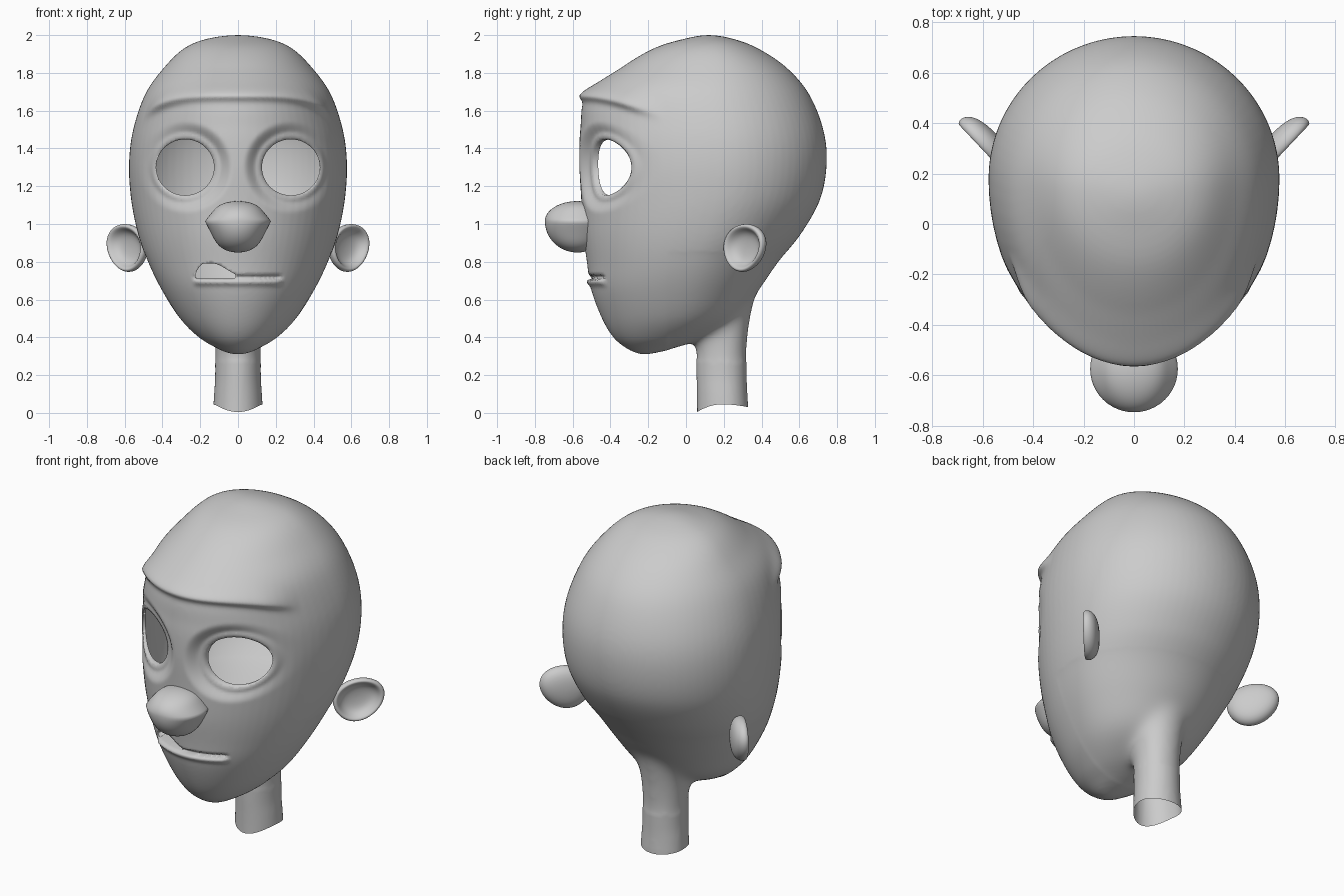
import bpy, bmesh, math
from mathutils import Vector, kdtree
from mathutils.bvhtree import BVHTree

if "Cube" in bpy.data.objects:
    bpy.data.objects.remove(bpy.data.objects["Cube"])


def ss(a, b, x):
    t = min(1, max(0, (x - a) / (b - a)))
    return t * t * (3 - 2 * t)


def gauss(d, s):
    return math.exp(-(d / s) ** 2)


def bridge(bm, rings, caps=True):
    """Skin a list of vertex rings."""
    n = len(rings[0])
    for a, b in zip(rings, rings[1:]):
        for i in range(n):
            j = (i + 1) % n
            bm.faces.new((a[i], a[j], b[j], b[i]))
    if caps:
        bm.faces.new(rings[0])
        bm.faces.new(rings[-1])


def end_ghost(p, q):
    """Control section beyond an end: mirrored at a pole, extrapolated otherwise."""
    if p[3] == 0:
        return (q[0], q[2], q[1], -q[3])
    return tuple(2 * a - b for a, b in zip(p, q))


def loft(bm, secs, n=72, steps=8):
    """Egg-shaped horizontal sections (z, front y, back y, half width), splined."""
    P = [end_ghost(secs[0], secs[1])] + secs + [end_ghost(secs[-1], secs[-2])]
    rings = []
    for k in range(1, len(P) - 2):
        for s in range(steps + (k == len(P) - 3)):
            t = s / steps
            z, f, b, w = [0.5 * (2 * p1 + (p2 - p0) * t + (2 * p0 - 5 * p1 + 4 * p2 - p3) * t * t
                                 + (3 * p1 - p0 - 3 * p2 + p3) * t ** 3)
                          for p0, p1, p2, p3 in zip(*P[k - 1:k + 3])]
            yc = f + 0.57 * (b - f)
            ring = []
            for i in range(n):
                a = math.tau * i / n
                c = math.cos(a)
                y = yc - c * ((yc - f) if c > 0 else (b - yc))
                ring.append(bm.verts.new((w * math.sin(a), y, z)))
            rings.append(ring)
    bridge(bm, rings)


def make(name, bm):
    me = bpy.data.meshes.new(name)
    bm.to_mesh(me)
    bm.free()
    me.shade_smooth()
    ob = bpy.data.objects.new(name, me)
    bpy.context.collection.objects.link(ob)
    return ob


# Head and neck volumes, fused by a voxel remesh
bm = bmesh.new()
loft(bm, [(2.0, .12, .12, 0), (1.98, -.01, .25, .165), (1.93, -.17, .38, .285),
          (1.83, -.34, .53, .39), (1.69, -.525, .65, .49), (1.5, -.56, .727, .555),
          (1.32, -.565, .745, .577), (1.13, -.555, .71, .566), (.95, -.545, .61, .53),
          (.80, -.525, .49, .478), (.655, -.503, .39, .408), (.50, -.445, .27, .31),
          (.40, -.385, .10, .207), (.345, -.32, -.05, .117), (.318, -.265, -.16, .055),
          (.31, -.22, -.22, 0)])
loft(bm, [(-.04, .06, .335, .135), (.1, .058, .325, .127), (.2, .055, .322, .121),
          (.35, .05, .324, .124), (.5, .03, .342, .138), (.65, 0, .378, .17),
          (.8, 0, .44, .2)])
bmesh.ops.remove_doubles(bm, verts=bm.verts, dist=1e-5)
bmesh.ops.recalc_face_normals(bm, faces=bm.faces)
head = make("head", bm)
mod = head.modifiers.new("fuse", 'REMESH')
mod.mode = 'VOXEL'
mod.voxel_size = 0.012
bpy.context.view_layer.objects.active = head
head.select_set(True)
bpy.ops.object.modifier_apply(modifier=mod.name)

bm = bmesh.new()
bm.from_mesh(head.data)


def relax(verts, times):
    for _ in range(times):
        bmesh.ops.smooth_vert(bm, verts=verts, factor=0.5,
                              use_axis_x=True, use_axis_y=True, use_axis_z=True)


relax(bm.verts[:], 4)
relax([v for v in bm.verts if .27 < v.co.z < .85 and -.1 < v.co.y < .6], 45)

# Face modelling: brow ridge, eye sockets, lips
EX, EZ, RX, RZ = .28, 1.30, .153, .148
for v in bm.verts:
    x, y, z = v.co
    ax = abs(x)
    if y > 0:
        continue
    out = Vector((x, y - .1, 0)).normalized()
    d = z - (1.682 - .11 * (ax / .5) ** 4)
    v.co += out * .034 * (gauss(d, .05) if d > 0 else gauss(d, .028)) * (1 - ss(-.32, -.1, y))
    r = math.hypot((ax - EX) / RX, (z - EZ) / RZ)
    v.co.y += (.042 - .11 * (max(ax, .1) - EX)) * (1 - ss(1.05, 1.65, r))
    v.co.y -= .012 * gauss(r - 1.12, .1)
    if y < -.2 and z < .9:
        lip = 1 - ss(.2, .25, ax)
        v.co += out * lip * (.016 * gauss(z - .693, .018) - .03 * gauss(z - .718, .009))

bm.normal_update()
tree = BVHTree.FromBMesh(bm)


def cut(inside, rim, depth):
    """Open a hole in the face, snap its border to the rim and turn it inward."""
    kd = kdtree.KDTree(len(rim))
    for i, (x, z) in enumerate(rim):
        kd.insert((x, 0, z), i)
    kd.balance()
    faces = set()
    for f in bm.faces:
        c = f.calc_center_median()
        if c.y < -.15 and inside(c.x, c.z):
            faces.add(f)
    edges = list({e for f in faces for e in f.edges if any(g not in faces for g in e.link_faces)})
    bmesh.ops.delete(bm, geom=list(faces), context='FACES')
    for v in {v for e in edges for v in e.verts}:
        p = kd.find((v.co.x, 0, v.co.z))[0]
        hit = tree.ray_cast(Vector((p.x, -2, p.z)), Vector((0, 1, 0)))[0]
        v.co = hit if hit else (p.x, v.co.y, p.z)
    new = bmesh.ops.extrude_edge_only(bm, edges=edges)["geom"]
    for v in new:
        if isinstance(v, bmesh.types.BMVert):
            v.co.y += depth


# Eye openings
for s in (-1, 1):
    cut(lambda x, z: math.hypot((x - s * EX) / RX, (z - EZ) / RZ) < 1,
        [(s * EX + RX * math.cos(math.tau * i / 400), EZ + RZ * math.sin(math.tau * i / 400))
         for i in range(400)], .025)


# Mouth opening, raised on one side
def lip_top(x):
    return .722 + .07 * (1 - ss(-.14, .03, x)) * min(1, max(0, (x + .225) / .04)) ** .5


xs = [-.222 + .222 * i / 200 for i in range(201)]
cut(lambda x, z: -.222 < x < -.015 and .712 < z < lip_top(x),
    [(x, .712) for x in xs] + [(x, lip_top(x)) for x in xs], .09)

# Open, slightly arched neck end
bmesh.ops.bisect_plane(bm, geom=bm.verts[:] + bm.edges[:] + bm.faces[:], dist=1e-5,
                       plane_co=(0, 0, .045), plane_no=(0, 0, 1), clear_inner=True)
for v in bm.verts:
    if v.co.z < .0455:
        k = (.19 - v.co.y) / .135
        v.co.z -= (.043 if k > 0 else .014) * k * k
bm.to_mesh(head.data)
bm.free()
head.data.shade_smooth()

# Nose: bulb, shallow above and deep below
bm = bmesh.new()
bmesh.ops.create_uvsphere(bm, u_segments=48, v_segments=32, radius=1)
for v in bm.verts:
    x, y, z = v.co
    taper = 1 - .12 * math.sin(math.pi * min(1, abs(z)))
    v.co = (x * .174 * taper, -.575 + y * .172, 1.015 + z * (.106 if z > 0 else .166))
make("nose", bm)

# Ears: dished ovals with a rolled rim, (radius, height) profile
PROFILE = [(.02, -.055), (.4, -.053), (.75, -.04), (.93, -.02), (1, .002), (.99, .02),
           (.92, .03), (.83, .026), (.74, .008), (.6, -.012), (.35, -.022), (.02, -.024)]
for s, name in ((1, "right_ear"), (-1, "left_ear")):
    u, n = Vector((.69, .73, 0)), Vector((.73, -.69, 0))
    bm = bmesh.new()
    rings = []
    for r, h in PROFILE:
        ring = []
        for i in range(40):
            a = math.tau * i / 40
            cu, cv = math.cos(a) * r, math.sin(a) * r
            p = Vector((.582, .315, .873)) + u * .143 * (cu * (1 + .12 * cv) + .1 * cv) \
                + n * h + Vector((0, 0, .128 * cv))
            ring.append(bm.verts.new((p.x * s, p.y, p.z)))
        rings.append(ring)
    bridge(bm, rings)
    bmesh.ops.recalc_face_normals(bm, faces=bm.faces)
    ear = make(name, bm)
    sub = ear.modifiers.new("smooth", 'SUBSURF')
    sub.levels = sub.render_levels = 1
